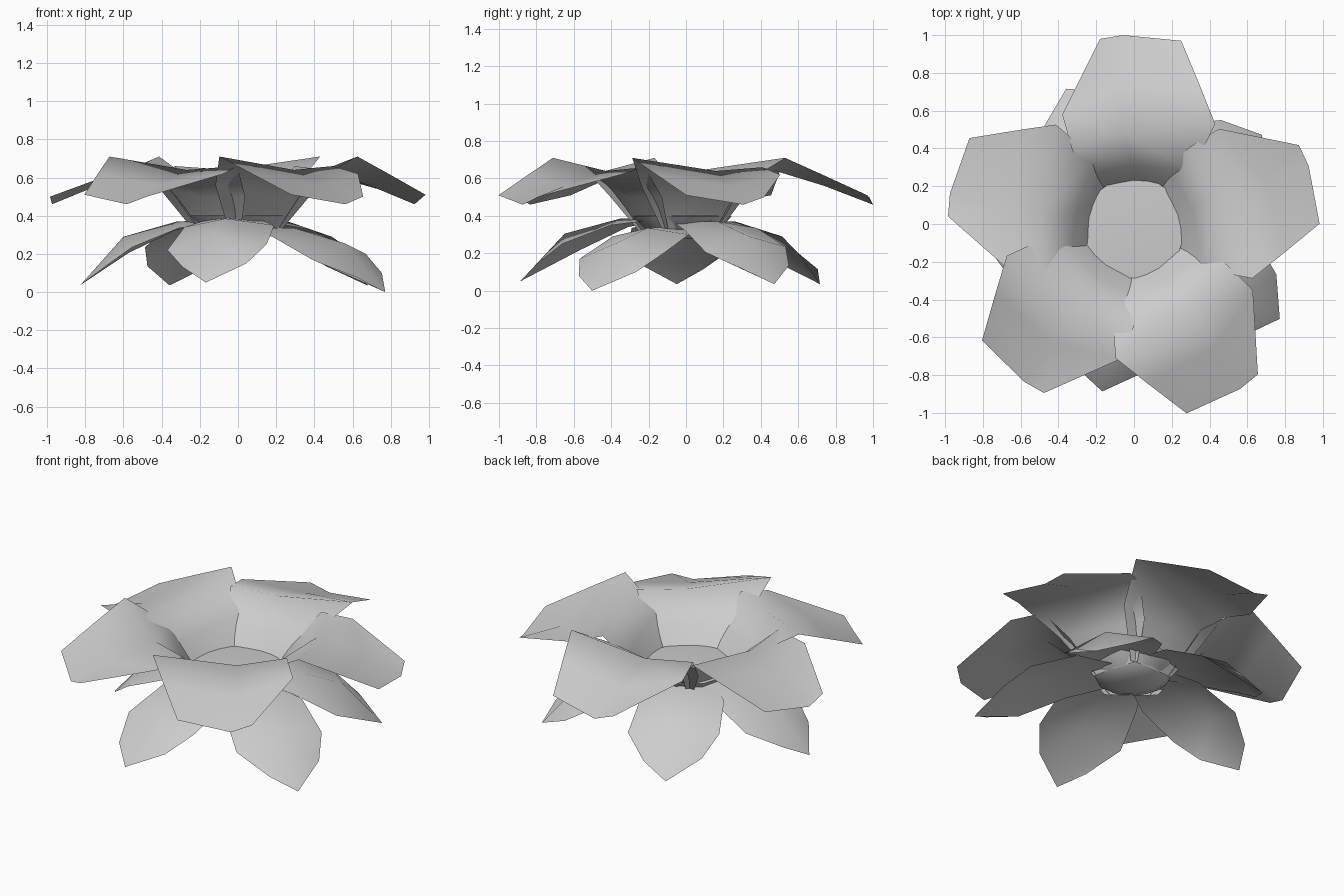
import bpy
import bmesh
from math import cos, sin, radians, pi
from mathutils import Matrix, Vector

cube = bpy.data.objects.get("Cube")
if cube:
    bpy.data.objects.remove(cube, do_unlink=True)

CENTRE = Vector((0, -0.02, 0))

grey = bpy.data.materials.new("pale grey")
grey.use_nodes = True
colour = (0.61, 0.61, 0.61, 1)
grey.diffuse_color = colour
grey.node_tree.nodes["Principled BSDF"].inputs["Base Color"].default_value = colour


def finish(name, bm, sharp):
    """Turn a bmesh into a smooth-shaded object."""
    mesh = bpy.data.meshes.new(name)
    bm.to_mesh(mesh)
    bm.free()
    mesh.materials.append(grey)
    obj = bpy.data.objects.new(name, mesh)
    bpy.context.collection.objects.link(obj)
    bpy.ops.object.select_all(action='DESELECT')
    obj.select_set(True)
    bpy.context.view_layer.objects.active = obj
    bpy.ops.object.shade_smooth_by_angle(angle=radians(sharp))
    return obj


def petal(name, rows, angle, stretch, lift=0.0):
    """Thin petal from rows of (outward, sideways, height) points."""
    bm = bmesh.new()
    turn = Matrix.Rotation(radians(angle), 3, 'Z')
    grid = [[bm.verts.new(CENTRE + turn @ Vector((r * stretch, t, z + lift)))
             for r, t, z in row] for row in rows]
    for near, far in zip(grid, grid[1:]):
        for i in range(len(near) - 1):
            bm.faces.new((near[i], far[i], far[i + 1], near[i + 1]))
    return finish(name, bm, 100)


# Upper petals: a steep throat, raised shoulders, then a drooping tip
upper = [
    [(0.17, -0.15, 0.31), (0.18, 0, 0.31), (0.17, 0.15, 0.31)],
    [(0.30, -0.31, 0.56), (0.33, 0.01, 0.50), (0.28, 0.27, 0.50)],
    [(0.55, -0.43, 0.71), (0.50, 0.05, 0.64), (0.42, 0.33, 0.66)],
    [(0.75, -0.35, 0.62), (0.76, 0.06, 0.56), (0.60, 0.38, 0.62)],
    [(0.99, -0.25, 0.51), (1.02, 0.06, 0.46), (1.00, 0.18, 0.50)],
]
upper_placing = [(90, 1.0), (166, 0.97), (231, 0.98), (300, 1.0), (16, 0.96)]
for i, (angle, stretch) in enumerate(upper_placing):
    petal(f"upper_petal_{i + 1}", upper, angle, stretch)

# Lower petals: arched and pointed, drooping to the ground
lower = [
    [(0.12, -0.14, 0.33), (0.12, 0, 0.34), (0.12, 0.14, 0.33)],
    [(0.35, -0.22, 0.29), (0.35, 0, 0.335), (0.35, 0.26, 0.30)],
    [(0.62, -0.26, 0.17), (0.66, 0, 0.255), (0.62, 0.27, 0.20)],
    [(0.82, -0.14, 0.08), (0.91, 0, 0.00), (0.77, 0.19, 0.10)],
]
lower_placing = [(259, 0.97, 0.05), (328, 1.0, 0), (36, 0.92, 0.035),
                 (116, 0.9, 0.035), (182, 0.91, 0.035)]
for i, (angle, stretch, lift) in enumerate(lower_placing):
    petal(f"lower_petal_{i + 1}", lower, angle, stretch, lift)

# Flower centre: a ten-sided, nearly flat disc over a shallow bowl
SIDES = 10
bm = bmesh.new()
rings = []
for radius, z in [(0.28, 0.40), (0.20, 0.32), (0.11, 0.28)]:
    rings.append([bm.verts.new(CENTRE + Vector((radius * cos(2 * pi * k / SIDES),
                                                radius * sin(2 * pi * k / SIDES), z)))
                  for k in range(SIDES)])
top = bm.verts.new(CENTRE + Vector((0, 0, 0.415)))
for k in range(SIDES):
    n = (k + 1) % SIDES
    bm.faces.new((top, rings[0][k], rings[0][n]))
    for a, b in zip(rings, rings[1:]):
        bm.faces.new((a[k], b[k], b[n], a[n]))
bm.faces.new(rings[-1][::-1])
bmesh.ops.recalc_face_normals(bm, faces=bm.faces[:])
finish("flower_centre", bm, 40)
